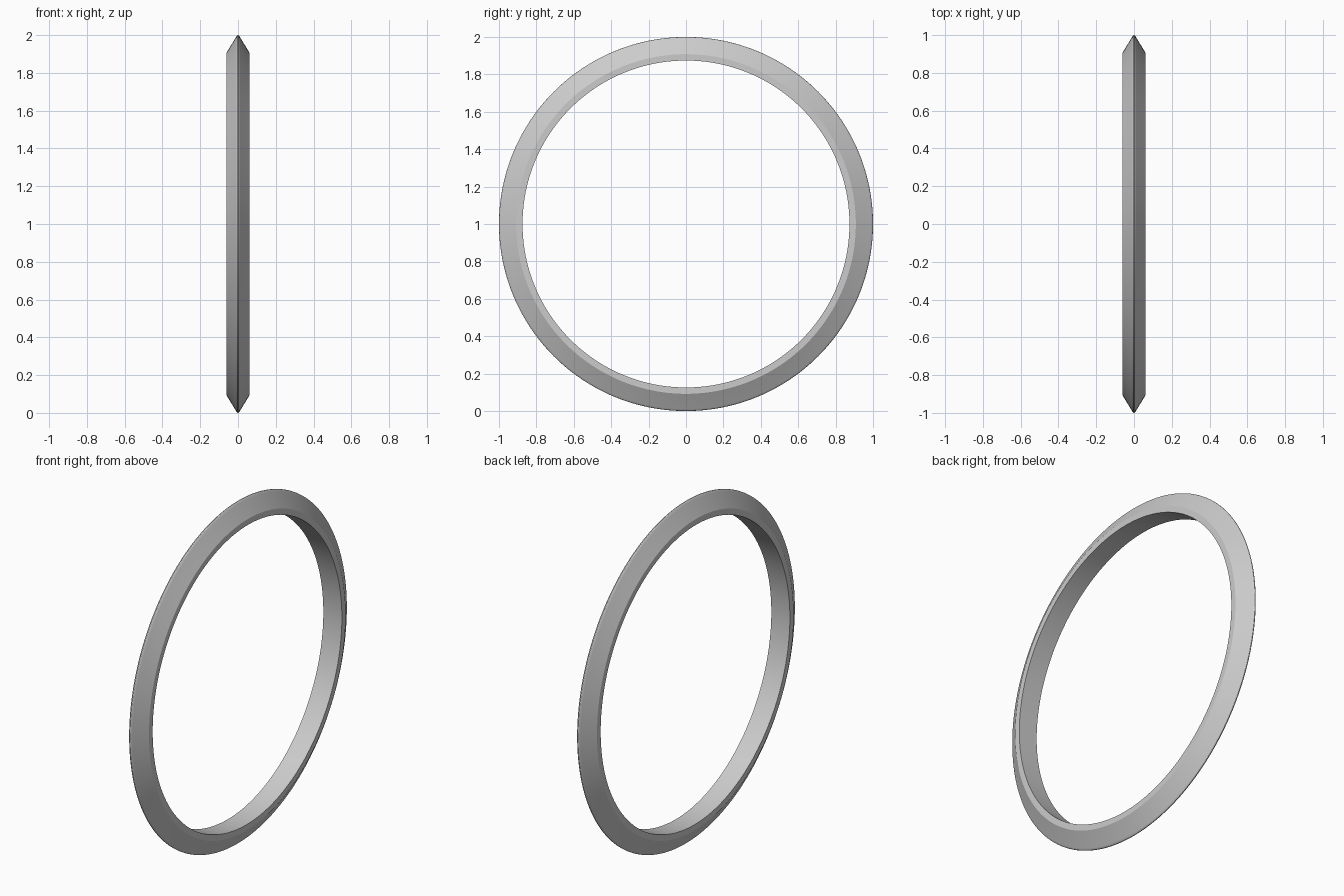
import bpy, bmesh, math
from mathutils import Vector, Matrix

if "Cube" in bpy.data.objects:
    bpy.data.objects.remove(bpy.data.objects["Cube"])

SEGMENTS = 192

# Half cross-section (x, radius): inner face, flat side, bevelled slope, rounded tip
half = [(0.06, 0.874), (0.06, 0.908), (0.011, 0.989),
        (0.0085, 0.9935), (0.0055, 0.997), (0.0025, 0.9995)]
profile = half + [(0.0, 1.0)] + [(-x, r) for x, r in reversed(half)]

# Sweep the closed section around the x axis
bm = bmesh.new()
rings = []
for i in range(SEGMENTS):
    turn = Matrix.Rotation(2 * math.pi * i / SEGMENTS, 3, 'X')
    rings.append([bm.verts.new(turn @ Vector((x, 0, r)) + Vector((0, 0, 1)))
                  for x, r in profile])
n = len(profile)
for i in range(SEGMENTS):
    a, b = rings[i], rings[(i + 1) % SEGMENTS]
    for j in range(n):
        k = (j + 1) % n
        bm.faces.new((a[j], a[k], b[k], b[j]))
bmesh.ops.recalc_face_normals(bm, faces=bm.faces)

mesh = bpy.data.meshes.new("ring_band")
bm.to_mesh(mesh)
bm.free()
ring = bpy.data.objects.new("ring_band", mesh)
bpy.context.collection.objects.link(ring)

# Smooth around the band, keeping the section corners crisp
bpy.context.view_layer.objects.active = ring
ring.select_set(True)
bpy.ops.object.shade_smooth_by_angle(angle=math.radians(28))
